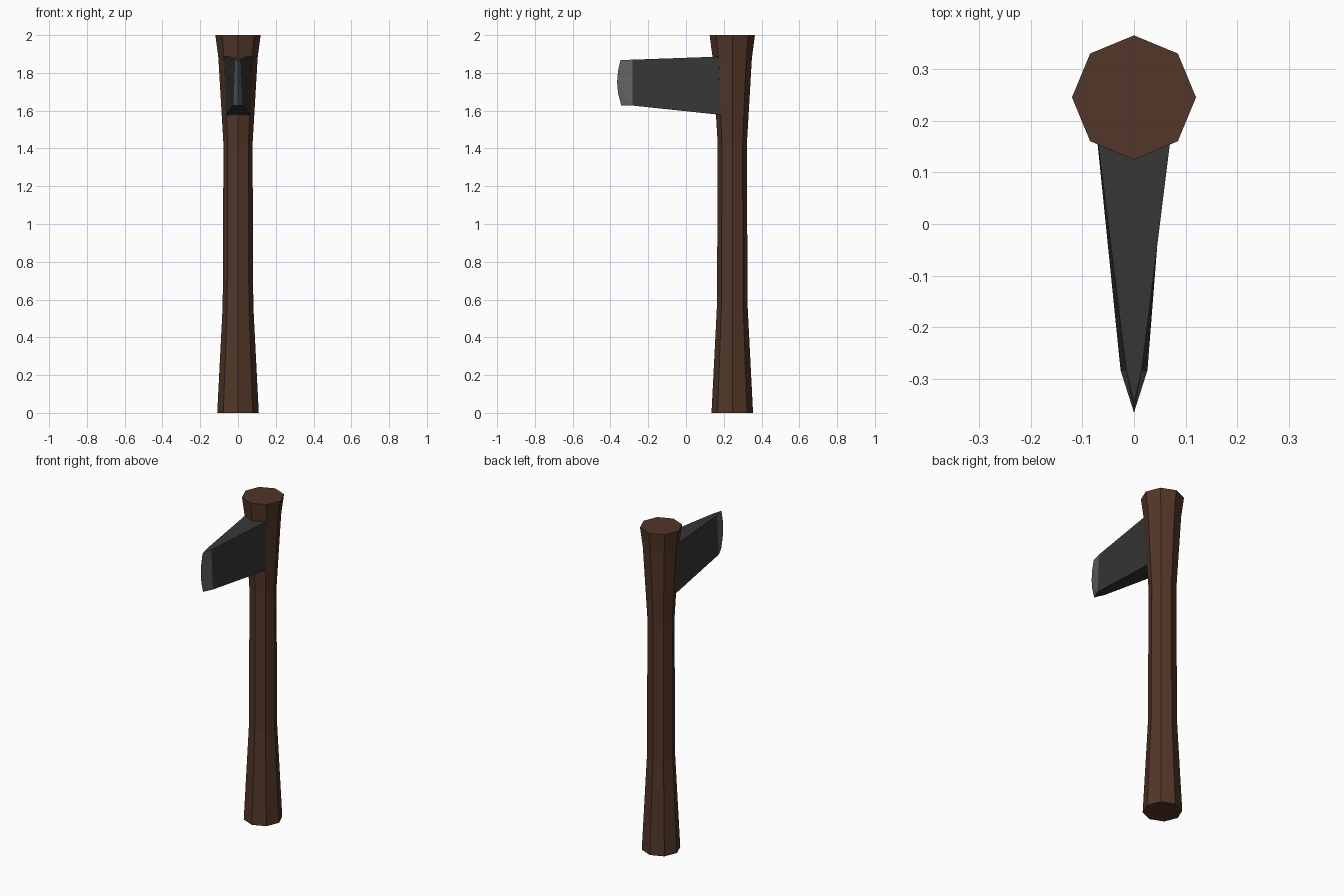
import bpy, bmesh
from math import sin, cos, pi

if "Cube" in bpy.data.objects:
    bpy.data.objects.remove(bpy.data.objects["Cube"])


def material(name, rgb):
    m = bpy.data.materials.new(name)
    m.diffuse_color = (*rgb, 1)
    m.use_nodes = True
    m.node_tree.nodes["Principled BSDF"].inputs["Base Color"].default_value = m.diffuse_color
    return m


def make_object(name, bm, mats):
    bmesh.ops.recalc_face_normals(bm, faces=bm.faces)
    mesh = bpy.data.meshes.new(name)
    bm.to_mesh(mesh)
    bm.free()
    for m in mats:
        mesh.materials.append(m)
    obj = bpy.data.objects.new(name, mesh)
    bpy.context.collection.objects.link(obj)
    return obj


def bridge(bm, a, b, mat=0):
    faces = []
    for i in range(len(a)):
        j = (i + 1) % len(a)
        f = bm.faces.new((a[i], a[j], b[j], b[i]))
        f.material_index = mat
        faces.append(f)
    return faces


wood = material("wood", (0.085, 0.037, 0.021))
steel = material("steel", (0.038, 0.038, 0.038))
bright = material("sharpened_steel", (0.12, 0.12, 0.12))

# Handle: octagonal shaft flaring at both ends, (height, radius)
HANDLE_Y = 0.245
bm = bmesh.new()
rings = []
for z, r in [(0, 0.11), (0.57, 0.081), (1.0, 0.079), (1.42, 0.077),
             (1.88, 0.104), (2.0, 0.12)]:
    rings.append([bm.verts.new((r * cos(k * pi / 4),
                                HANDLE_Y + r * sin(k * pi / 4), z))
                  for k in range(8)])
for a, b in zip(rings, rings[1:]):
    bridge(bm, a, b)
bm.faces.new(rings[0])
bm.faces.new(rings[-1])
make_object("handle", bm, [wood])

# Blade: wedge from inside the handle to the start of the sharpened bevel
bm = bmesh.new()


def section(y, bottom, top, half_bottom, half_top):
    return [bm.verts.new(p) for p in ((-half_bottom, y, bottom), (half_bottom, y, bottom),
                                      (half_top, y, top), (-half_top, y, top))]


root = section(0.20, 1.576, 1.887, 0.064, 0.075)
front = section(-0.283, 1.627, 1.87, 0.026, 0.015)
bridge(bm, root, front)
bm.faces.new(root)

# Cutting edge: shallow curve, with bright bevels and steel ends
edge = [bm.verts.new((0, y, z)) for y, z in
        ((-0.343, 1.628), (-0.359, 1.69), (-0.365, 1.75), (-0.36, 1.81), (-0.347, 1.868))]
for low, high in ((front[0], front[3]), (front[1], front[2])):
    mid = len(edge) // 2
    tris = [(low, edge[i], edge[i + 1]) for i in range(mid)]
    tris.append((low, edge[mid], high))
    tris += [(high, edge[i], edge[i + 1]) for i in range(mid, len(edge) - 1)]
    for t in tris:
        bm.faces.new(t).material_index = 1
bm.faces.new((front[0], front[1], edge[0]))
bm.faces.new((front[2], front[3], edge[-1]))
make_object("blade", bm, [steel, bright])
